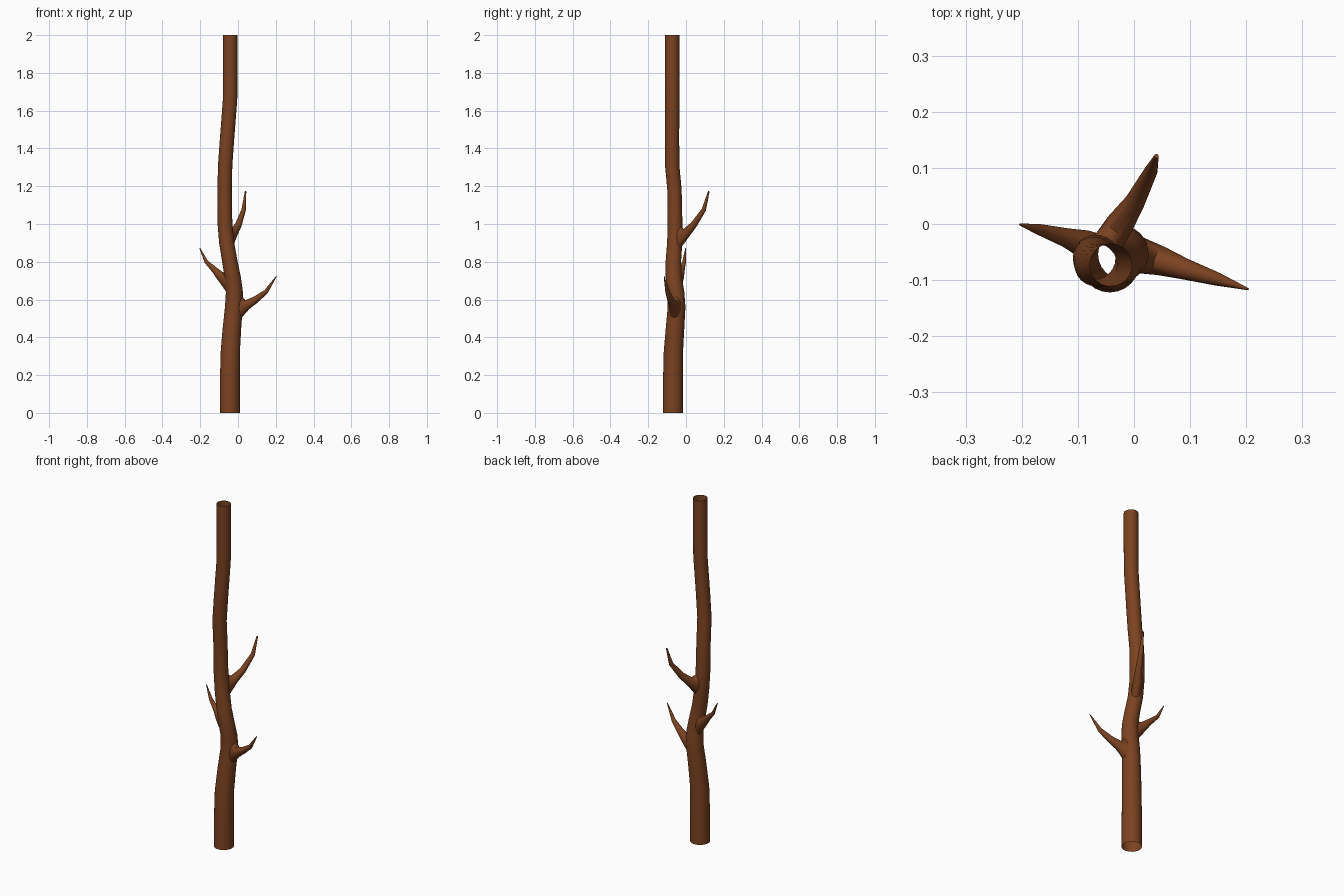
import bpy, bmesh, math
from mathutils import Vector

if "Cube" in bpy.data.objects:
    bpy.data.objects.remove(bpy.data.objects["Cube"])

SIDES = 24
bark = bpy.data.materials.new("bark")
bark.diffuse_color = (0.2, 0.055, 0.015, 1)
bark.use_nodes = True
bark.node_tree.nodes["Principled BSDF"].inputs["Base Color"].default_value = bark.diffuse_color

# trunk path: x, y, z, radius
PATH = [(-.043, -.069, 0, .053), (-.043, -.069, .15, .053), (-.041, -.067, .32, .051),
        (-.032, -.058, .45, .049), (-.022, -.050, .56, .047), (-.019, -.054, .64, .045),
        (-.028, -.065, .72, .043), (-.043, -.067, .80, .041), (-.060, -.060, .90, .040),
        (-.069, -.058, 1.0, .039), (-.071, -.061, 1.18, .038), (-.068, -.073, 1.31, .038),
        (-.058, -.074, 1.45, .038), (-.042, -.073, 1.66, .038), (-.041, -.073, 1.8, .038),
        (-.041, -.073, 2.0, .038)]


def trunk_at(z):
    for a, b in zip(PATH, PATH[1:]):
        if z <= b[2]:
            t = (z - a[2]) / (b[2] - a[2])
            return [p + (q - p) * t for p, q in zip(a, b)]
    return PATH[-1]


def surface(angle, z):
    x, y, z, r = trunk_at(z)
    return Vector((x + r * math.cos(angle), y + r * math.sin(angle), z))


def skin(name, rings, cap=False):
    bm = bmesh.new()
    loops = [[bm.verts.new(p) for p in ring] for ring in rings]
    for a, b in zip(loops, loops[1:]):
        n = len(a)
        for i in range(n):
            bm.faces.new((a[i], a[(i + 1) % n], b[(i + 1) % n], b[i]))
    if cap:
        bm.faces.new(loops[-1])
    bmesh.ops.recalc_face_normals(bm, faces=bm.faces)
    me = bpy.data.meshes.new(name)
    bm.to_mesh(me)
    bm.free()
    me.materials.append(bark)
    ob = bpy.data.objects.new(name, me)
    bpy.context.collection.objects.link(ob)
    bpy.ops.object.select_all(action='DESELECT')
    ob.select_set(True)
    bpy.context.view_layer.objects.active = ob
    bpy.ops.object.shade_smooth_by_angle(angle=math.radians(40))
    return ob


def branch(name, angle, z, half_angle, half_height, path):
    """Root ring lies on the trunk surface, later rings taper along the path."""
    angle = math.radians(angle)
    turns = [2 * math.pi * i / 16 for i in range(16)]
    rings = [[surface(angle + half_angle * math.cos(t), z + half_height * math.sin(t))
              for t in turns]]
    side = Vector((-math.sin(angle), math.cos(angle), 0))
    pts = [Vector(p[:3]) for p in path]
    prev = surface(angle, z)
    for i, p in enumerate(pts):
        d = ((p - prev).normalized() + (pts[min(i + 1, len(pts) - 1)] - p).normalized()).normalized()
        u = (side - d * side.dot(d)).normalized()
        v = d.cross(u)
        if v.z < 0:
            v = -v
        r = path[i][3]
        rings.append([p + u * r * math.cos(t) + v * r * math.sin(t) for t in turns])
        prev = p
    skin(name, rings, cap=True)


# open hollow trunk
skin("trunk", [[surface(2 * math.pi * i / SIDES, p[2]) for i in range(SIDES)] for p in PATH])

# three thorn-like side branches
branch("right_branch", -10, .56, .75, .055,
       [(.048, -.066, .573, .026), (.09, -.080, .597, .019),
        (.148, -.098, .641, .012), (.203, -.116, .723, .002)])
branch("left_branch", 160, .695, .75, .055,
       [(-.090, -.035, .722, .025), (-.122, -.024, .755, .017),
        (-.168, -.010, .800, .010), (-.203, -.001, .873, .002)])
branch("back_branch", 58, .93, .75, .055,
       [(-.025, .000, .952, .025), (.002, .040, .995, .018),
        (.030, .094, 1.075, .012), (.040, .121, 1.173, .004)])
